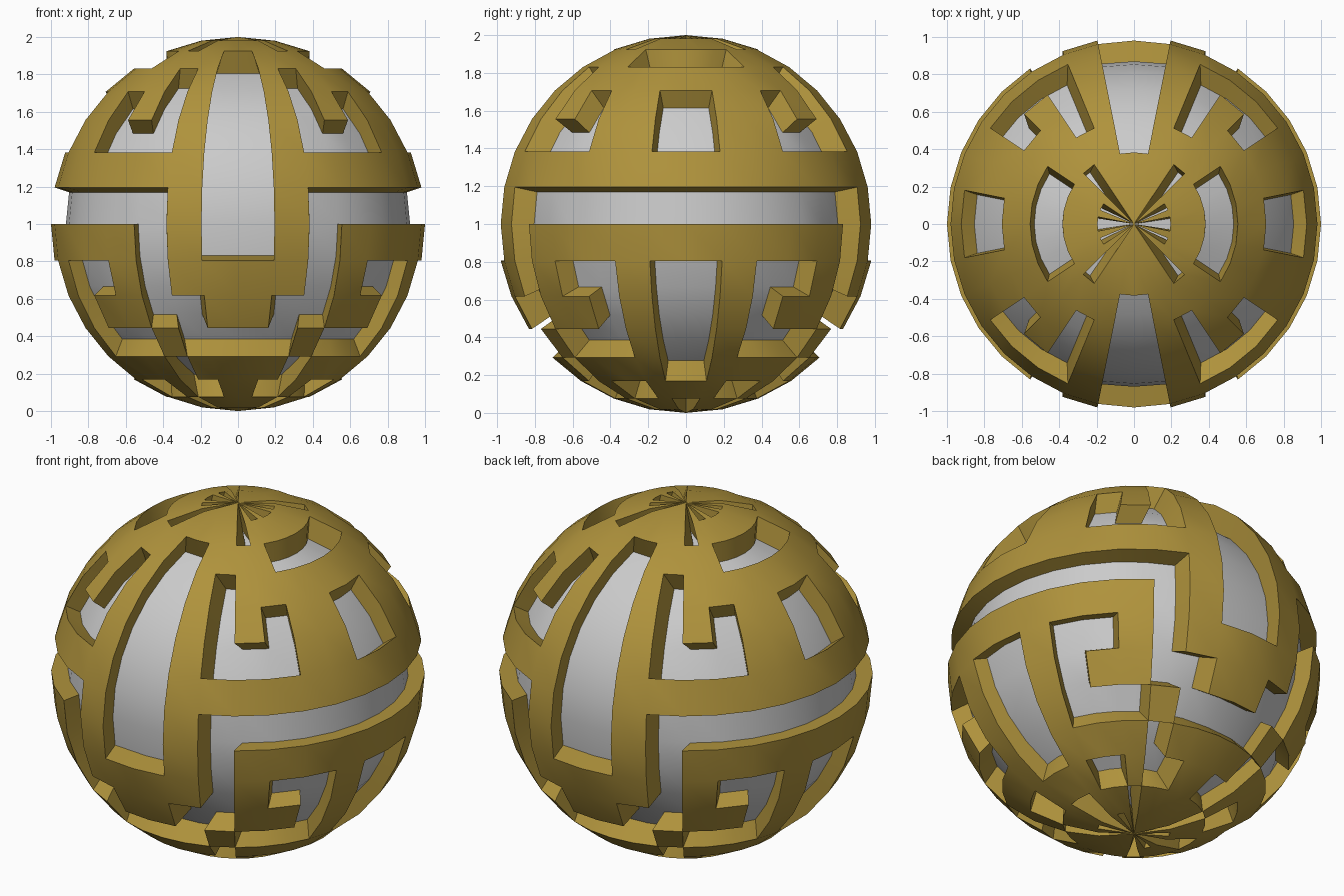
import bpy, bmesh, math
from mathutils import Vector

if "Cube" in bpy.data.objects:
    bpy.data.objects.remove(bpy.data.objects["Cube"])

STEP = math.radians(11.25)   # 32 segments, 16 rings

# Recessed cells of one quarter, per column (0 = front/back centre, 7 = side);
# row r spans latitudes r..r+1 steps, equator = 0
GROOVES = {
    0: [-4, -1, 0, 1, 2, 3, 4, 5],
    1: [-6, -4, -3],
    2: [-6, -5, -3, -2, -1, 0, 2, 3, 4],
    3: [-8, -7, -4, 0, 2, 6, 7],
    4: [-6, -4, -2, 0, 2, 3],
    5: [-8, -6, -4, -3, -2, 0, 5, 7],
    6: [0, 5],
    7: [-8, -7, -5, -4, -3, -2, 0, 2, 3, 5, 7],
}


def material(name, rgb):
    m = bpy.data.materials.new(name)
    m.diffuse_color = (*rgb, 1)
    m.use_nodes = True
    m.node_tree.nodes["Principled BSDF"].inputs["Base Color"].default_value = m.diffuse_color
    return m


def is_groove(face):
    # fold the cell into one quarter and look it up
    c = face.calc_center_median()
    col = int(math.atan2(abs(c.x), abs(c.y)) / STEP)
    row = math.floor(math.atan2(c.z, math.hypot(c.x, c.y)) / STEP)
    return row in GROOVES[min(col, 7)]


def sink(v):
    # each half shrinks about its own middle; centre seam stays put
    shift = 0 if abs(v.x) < 1e-4 else math.copysign(0.05, v.x)
    return Vector((v.x * 0.87 + shift, v.y * 0.87, v.z * 0.87))


# Outer shell
bm = bmesh.new()
bmesh.ops.create_uvsphere(bm, u_segments=32, v_segments=16, radius=1)
cells = [f for f in bm.faces if is_groove(f)]

# Press the maze of grooves inwards; floors are grey, walls stay gold
new = bmesh.ops.extrude_face_region(bm, geom=cells)["geom"]
bmesh.ops.delete(bm, geom=[f for f in cells if f.is_valid], context='FACES_ONLY')
for g in new:
    if isinstance(g, bmesh.types.BMVert):
        g.co = sink(g.co)
    elif isinstance(g, bmesh.types.BMFace):
        g.material_index = 1
bmesh.ops.translate(bm, verts=bm.verts, vec=(0, 0, 1))
bmesh.ops.recalc_face_normals(bm, faces=bm.faces)

mesh = bpy.data.meshes.new("maze_sphere")
bm.to_mesh(mesh)
bm.free()
mesh.materials.append(material("gold", (0.43, 0.29, 0.045)))
mesh.materials.append(material("grey", (0.8, 0.8, 0.8)))
obj = bpy.data.objects.new("maze_sphere", mesh)
bpy.context.collection.objects.link(obj)
bpy.context.view_layer.objects.active = obj
obj.select_set(True)
bpy.ops.object.shade_smooth_by_angle(angle=math.radians(30))
